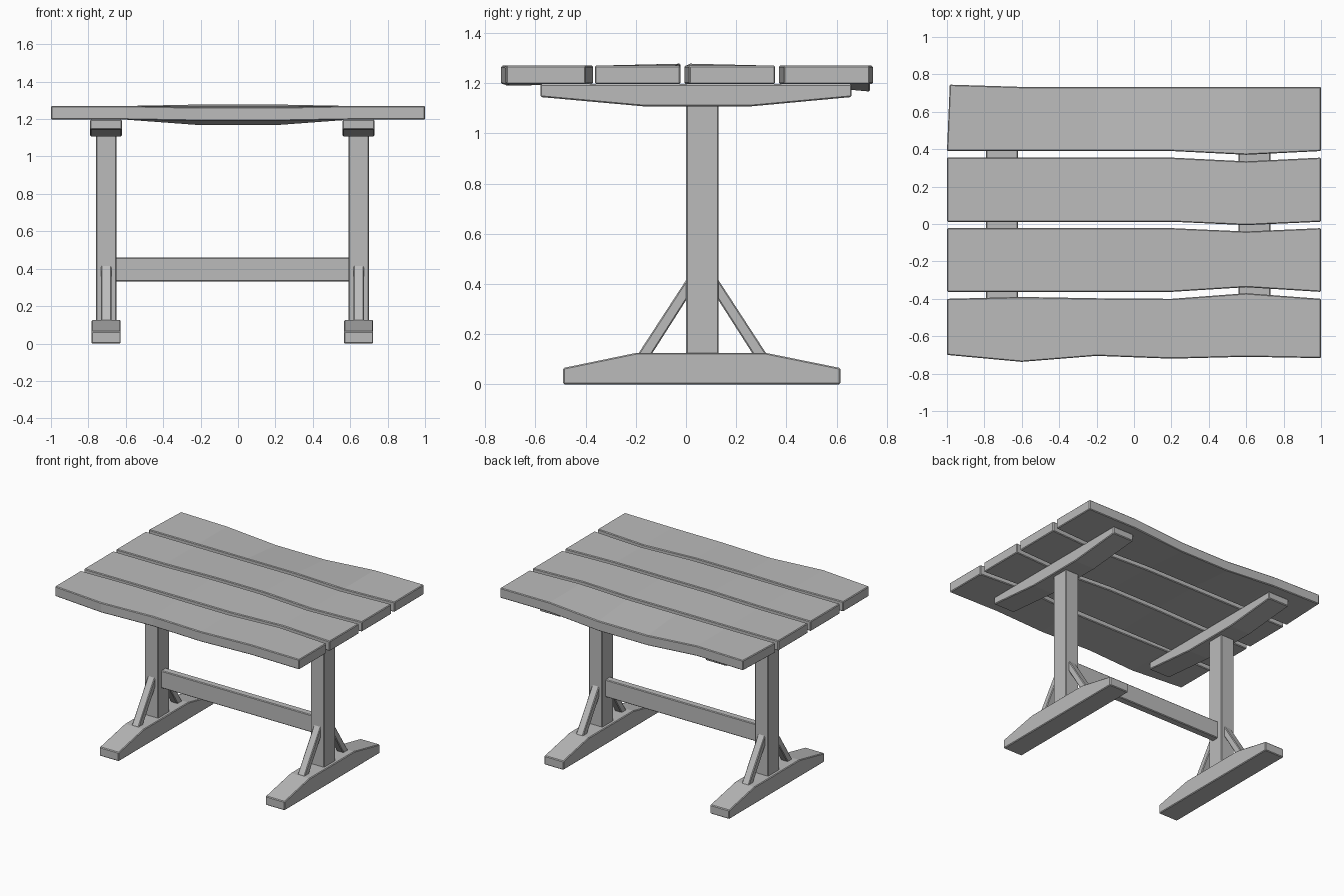
import bpy

cube = bpy.data.objects.get("Cube")
if cube:
    bpy.data.objects.remove(cube)

wood = bpy.data.materials.new("grey wood")
wood.use_nodes = True
GREY = (0.5, 0.5, 0.5, 1)
wood.diffuse_color = GREY
wood.node_tree.nodes["Principled BSDF"].inputs["Base Color"].default_value = GREY


def make(name, verts, faces, bevel=0.005):
    """Mesh object with softened edges."""
    mesh = bpy.data.meshes.new(name)
    mesh.from_pydata(verts, [], faces)
    mesh.materials.append(wood)
    obj = bpy.data.objects.new(name, mesh)
    bpy.context.collection.objects.link(obj)
    mod = obj.modifiers.new("soft edges", 'BEVEL')
    mod.width = bevel
    mod.segments = 1
    mod.limit_method = 'ANGLE'
    return obj


def extrude_x(name, profile, x0, x1):
    """Prism from a counter-clockwise (y, z) profile."""
    n = len(profile)
    verts = [(x, y, z) for x in (x0, x1) for y, z in profile]
    faces = [tuple(reversed(range(n))), tuple(range(n, 2 * n))]
    faces += [(i, (i + 1) % n, (i + 1) % n + n, i + n) for i in range(n)]
    return make(name, verts, faces)


def box(name, x0, x1, y0, y1, z0, z1):
    return extrude_x(name, [(y0, z0), (y1, z0), (y1, z1), (y0, z1)], x0, x1)


STATIONS = (-1, -0.6, -0.2, 0.2, 0.6, 1)
LOW, HIGH = 1.197, 1.27
FLAT = (0,) * 6


def plank(name, front, rear, front_lift=FLAT, rear_lift=FLAT, skew=0):
    """Wavy board: edge positions and edge lifts at each station."""
    verts = []
    for i, x in enumerate(STATIONS):
        xr = x + skew if i == 0 else x
        verts += [(x, front[i], LOW + front_lift[i]), (xr, rear[i], LOW + rear_lift[i]),
                  (xr, rear[i], HIGH + rear_lift[i]), (x, front[i], HIGH + front_lift[i])]
    faces = [(3, 2, 1, 0), (20, 21, 22, 23)]
    for s in range(0, 20, 4):
        faces += [(s + a, s + (a + 1) % 4, s + (a + 1) % 4 + 4, s + a + 4) for a in range(4)]
    make(name, verts, faces)


def edge(y, bump):
    """Straight edge with a single wave near the left end."""
    return (y, y, y, y, y + bump, y)


# Table top
CROWN = (0, 0, 0.008, 0.008, 0, 0)
SAG = (0, 0, -0.03, -0.03, 0, 0)
plank("top_plank_front", (-0.70, -0.737, -0.705, -0.72, -0.71, -0.717),
      (-0.40, -0.39, -0.397, -0.40, -0.37, -0.40), (0, 0, -0.007, -0.007, 0, 0))
plank("top_plank_front_middle", edge(-0.363, 0.025), edge(-0.022, -0.018), FLAT, CROWN)
plank("top_plank_rear_middle", edge(0.012, -0.018), edge(0.355, -0.02), CROWN, FLAT)
plank("top_plank_rear", edge(0.39, -0.02), (0.745, 0.733, 0.733, 0.733, 0.733, 0.733),
      FLAT, SAG, 0.015)

# Trestles
MID = 0.065
for side, x in (("right", -0.705), ("left", 0.645)):
    extrude_x(side + "_foot", [(-0.49, 0), (0.615, 0), (0.615, 0.065), (0.32, 0.125),
                               (-0.2, 0.125), (-0.49, 0.065)], x - 0.078, x + 0.078)
    box(side + "_post", x - 0.055, x + 0.055, 0, 0.13, 0.12, 1.12)
    extrude_x(side + "_top_beam", [(-0.17, 1.108), (0.26, 1.108), (0.66, 1.145), (0.66, 1.197),
                                   (-0.58, 1.197), (-0.58, 1.145)], x - 0.085, x + 0.085)
    # Diagonal braces, one mirrored across the post
    rear = [(0.27, 0.115), (0.325, 0.115), (0.12, 0.43), (0.12, 0.35)]
    front = [(2 * MID - y, z) for y, z in reversed(rear)]
    extrude_x(side + "_rear_brace", rear, x - 0.028, x + 0.028)
    extrude_x(side + "_front_brace", front, x - 0.028, x + 0.028)

# Stretcher joining the posts
box("stretcher", -0.655, 0.595, MID - 0.027, MID + 0.027, 0.332, 0.46)
